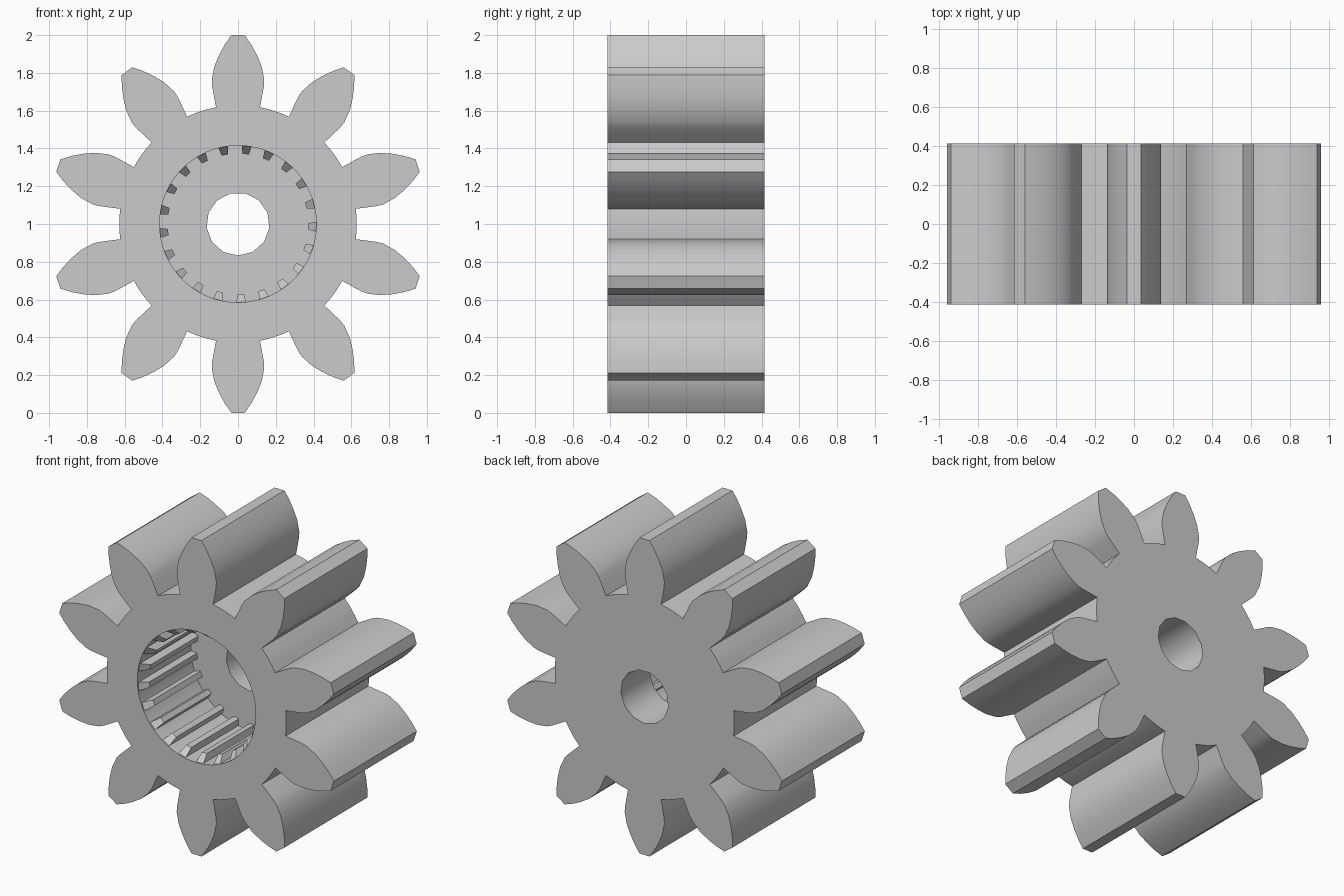
import bpy, bmesh, math

if "Cube" in bpy.data.objects:
    bpy.data.objects.remove(bpy.data.objects["Cube"], do_unlink=True)

HALF = 0.415        # half the gear's width along y
CZ = 1.0            # height of the axle
TEETH, RIBS = 10, 21
BORE_R, BORE_FLOOR = 0.415, 0.12
RIB_R = 0.372

grey = bpy.data.materials.new("light_grey")
grey.use_nodes = True
grey.diffuse_color = (0.6, 0.6, 0.6, 1)
grey.node_tree.nodes["Principled BSDF"].inputs["Base Color"].default_value = (0.6, 0.6, 0.6, 1)


def finish(name, bm):
    bmesh.ops.recalc_face_normals(bm, faces=bm.faces)
    mesh = bpy.data.meshes.new(name)
    bm.to_mesh(mesh)
    bm.free()
    mesh.materials.append(grey)
    obj = bpy.data.objects.new(name, mesh)
    bpy.context.collection.objects.link(obj)
    return obj


def prism(name, outline, y0, y1):
    """Extrude an (x, z) outline around the axle from y0 to y1."""
    bm = bmesh.new()
    front = [bm.verts.new((x, y0, z + CZ)) for x, z in outline]
    back = [bm.verts.new((x, y1, z + CZ)) for x, z in outline]
    bm.faces.new(front)
    bm.faces.new(back)
    n = len(outline)
    for i in range(n):
        j = (i + 1) % n
        bm.faces.new((front[i], front[j], back[j], back[i]))
    return finish(name, bm)


def ring(radius, n, start):
    return [(radius * math.cos(start + math.tau * i / n),
             radius * math.sin(start + math.tau * i / n)) for i in range(n)]


def activate(obj):
    bpy.ops.object.select_all(action='DESELECT')
    obj.select_set(True)
    bpy.context.view_layer.objects.active = obj


# Tooth flank as (half width, radius), root to tip
flank = [(0.116, 0.618), (0.128, 0.68), (0.137, 0.73), (0.139, 0.765),
         (0.125, 0.835), (0.100, 0.895), (0.070, 0.95), (0.035, 1.0)]
tooth = [(-w, r) for w, r in flank] + [(w, r) for w, r in reversed(flank)]

# Gear outline: each tooth followed by an arc along the root circle
outline = []
root_r = math.hypot(*flank[0])
root_a = math.atan2(*flank[0])
step = math.tau / TEETH
for k in range(TEETH):
    c, s = math.cos(k * step), math.sin(k * step)
    outline += [(x * c + z * s, z * c - x * s) for x, z in tooth]
    for t in (0.33, 0.67):
        a = k * step + root_a + t * (step - 2 * root_a)
        outline.append((root_r * math.sin(a), root_r * math.cos(a)))
gear = prism("gear_body", outline, -HALF, HALF)

# Front bore and axle hole
cutters = [
    prism("bore_cutter", ring(BORE_R, 84, 0), -HALF - 0.1, BORE_FLOOR),
    prism("axle_hole_cutter", ring(0.167, 13, -math.pi / 2), -HALF - 0.2, HALF + 0.1),
]
activate(gear)
for cutter in cutters:
    cutter.hide_render = True
    mod = gear.modifiers.new(cutter.name, 'BOOLEAN')
    mod.operation = 'DIFFERENCE'
    mod.solver = 'EXACT'
    mod.object = cutter
    bpy.ops.object.modifier_apply(modifier=mod.name)
for cutter in cutters:
    bpy.data.objects.remove(cutter, do_unlink=True)
activate(gear)
bpy.ops.object.shade_smooth_by_angle(angle=math.radians(30))

# Tapered ribs with sloped front ends, around the bore wall
bm = bmesh.new()
outer = BORE_R + 0.005
for k in range(RIBS):
    a = math.radians(-2) + math.tau * k / RIBS
    c, s = math.cos(a), math.sin(a)

    def vert(r, t, y):
        return bm.verts.new((r * c - t * s, y, CZ + r * s + t * c))

    f = [vert(outer, -0.027, -HALF + 0.002), vert(outer, 0.027, -HALF + 0.002),
         vert(RIB_R, 0.017, -HALF + 0.06), vert(RIB_R, -0.017, -HALF + 0.06)]
    b = [vert(r, t, BORE_FLOOR + 0.003) for r, t in
         ((outer, -0.027), (outer, 0.027), (RIB_R, 0.017), (RIB_R, -0.017))]
    bm.faces.new(f)
    bm.faces.new(b)
    for i in range(4):
        j = (i + 1) % 4
        bm.faces.new((f[i], f[j], b[j], b[i]))
ribs = finish("bore_ribs", bm)
ribs.parent = gear
